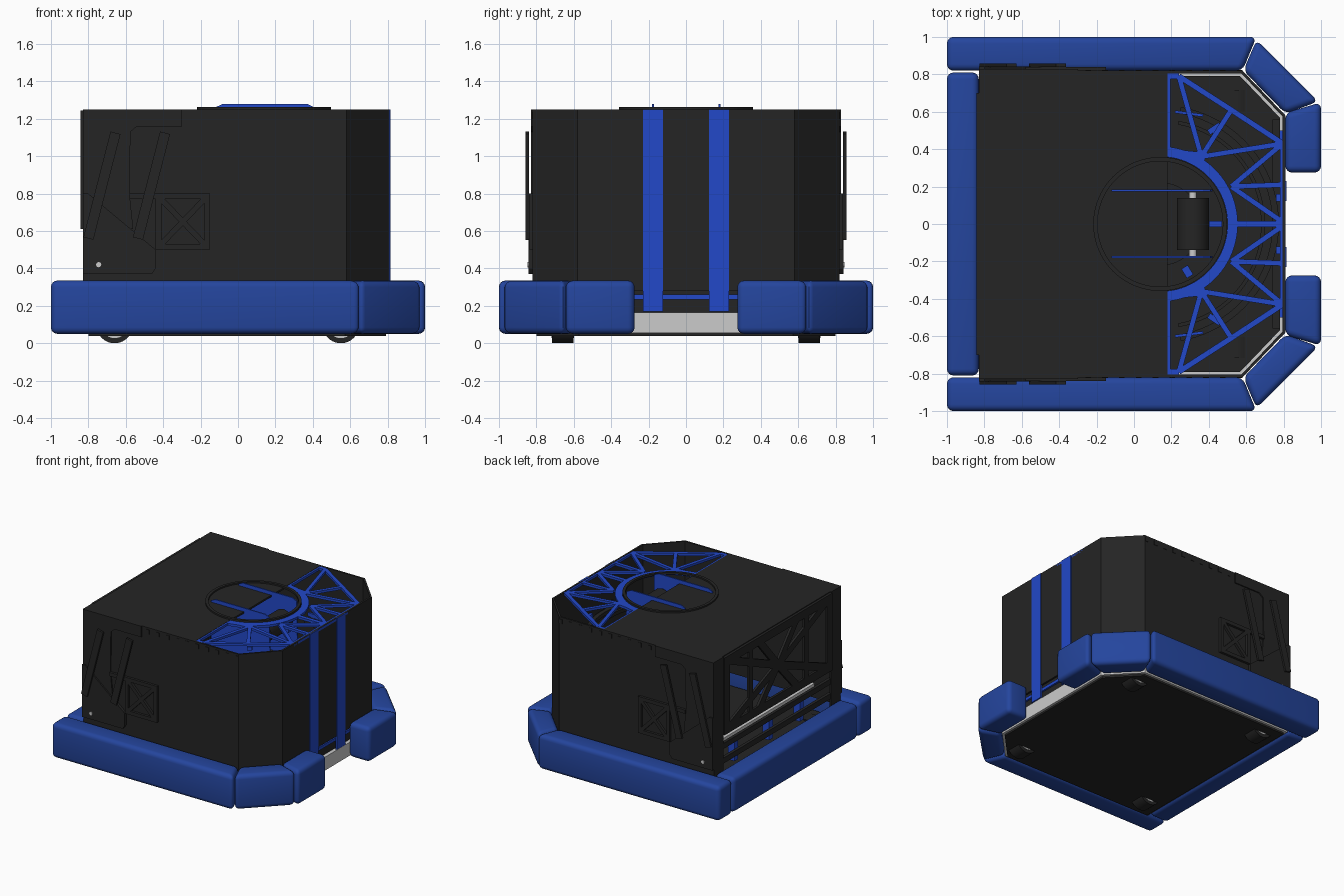
import bpy, bmesh, math
from mathutils import Vector

cube = bpy.data.objects.get("Cube")
if cube:
    bpy.data.objects.remove(cube, do_unlink=True)


def material(name, rgb, rough=0.6):
    m = bpy.data.materials.new(name)
    m.use_nodes = True
    m.diffuse_color = (*rgb, 1)
    node = m.node_tree.nodes["Principled BSDF"]
    node.inputs["Base Color"].default_value = (*rgb, 1)
    node.inputs["Roughness"].default_value = rough
    return m


BLACK = material("black panel", (0.018, 0.018, 0.018))
BLUE = material("bright blue", (0.016, 0.065, 0.58))
CLOTH = material("bumper blue", (0.018, 0.06, 0.34))
GREY = material("light grey metal", (0.6, 0.6, 0.6))


def place(u, v, w, axis):
    return {"z": (u, v, w), "y": (u, w, v), "x": (w, u, v)}[axis]


def prism(name, polys, lo, hi, mat, axis="z", bevel=0.0):
    """Extrude flat outlines between two depths along an axis."""
    bm = bmesh.new()
    for poly in polys:
        face = bm.faces.new([bm.verts.new(place(u, v, lo, axis)) for u, v in poly])
        ext = bmesh.ops.extrude_face_region(bm, geom=[face])
        shift = Vector(place(0, 0, hi - lo, axis))
        verts = [g for g in ext["geom"] if isinstance(g, bmesh.types.BMVert)]
        bmesh.ops.translate(bm, verts=verts, vec=shift)
    bmesh.ops.recalc_face_normals(bm, faces=bm.faces)
    me = bpy.data.meshes.new(name)
    bm.to_mesh(me)
    bm.free()
    me.materials.append(mat)
    ob = bpy.data.objects.new(name, me)
    bpy.context.collection.objects.link(ob)
    if bevel:
        mod = ob.modifiers.new("rounding", "BEVEL")
        mod.width, mod.segments = bevel, 4
        bpy.context.view_layer.objects.active = ob
        ob.select_set(True)
        bpy.ops.object.modifier_apply(modifier=mod.name)
        bpy.ops.object.shade_smooth_by_angle(angle=math.radians(35))
        ob.select_set(False)
    return ob


def rect(u0, v0, u1, v1):
    return [(u0, v0), (u1, v0), (u1, v1), (u0, v1)]


def bar(p, q, width):
    p, q = Vector(p), Vector(q)
    n = (q - p).orthogonal().normalized() * width / 2
    return [tuple(c) for c in (p + n, q + n, q - n, p - n)]


def frame(u0, v0, u1, v1, w):
    return [rect(u0, v0, u1, v0 + w), rect(u0, v1 - w, u1, v1),
            rect(u0, v0, u0 + w, v1), rect(u1 - w, v0, u1, v1)]


def arc(cx, r0, r1, a0, a1, n=40):
    """Curved band outline around (cx, 0), angles in degrees."""
    angles = [math.radians(a0 + (a1 - a0) * i / n) for i in range(n + 1)]
    out = [(cx + r1 * math.cos(a), r1 * math.sin(a)) for a in angles]
    return out + [(cx + r0 * math.cos(a), r0 * math.sin(a)) for a in reversed(angles)]


def flip(polys):
    return polys + [[(u, -v) for u, v in p] for p in polys]


def outline(s, back=-0.82):
    """Body plan with two cut corners, shrunk by s, open at the back."""
    half = [(back, 0.82 - s), (0.58 - s * 0.4, 0.82 - s), (0.81 - s, 0.58 - s * 0.4)]
    return half + [(x, -y) for x, y in reversed(half)]


def cylinder(name, r, depth, loc, mat, verts=40):
    bpy.ops.mesh.primitive_cylinder_add(radius=r, depth=depth, vertices=verts,
                                        location=loc, rotation=(math.pi / 2, 0, 0))
    ob = bpy.context.object
    ob.name = name
    ob.data.materials.append(mat)
    bpy.ops.object.shade_smooth_by_angle(angle=math.radians(35))
    ob.select_set(False)


# Chassis: belly plate, metal frame, deck and wheels
prism("belly_plate", [outline(0.02, -0.80)], 0.04, 0.055, BLACK)
prism("chassis_frame", [outline(0) + outline(0.06)[::-1], rect(-0.82, -0.82, -0.76, 0.82)],
      0.055, 0.165, GREY)
prism("deck", [outline(0.03, -0.79)], 0.165, 0.185, BLACK)
prism("front_sill", [rect(0.74, -0.56, 0.78, 0.56)], 0.185, 0.34, BLACK)
prism("sill_strip", [rect(0.78, -0.5, 0.795, 0.5)], 0.235, 0.26, BLUE)
for x in (-0.66, 0.55):
    for y in (-0.66, 0.66):
        cylinder("wheel", 0.097, 0.115, (x, y, 0.097), BLACK)
        cylinder("wheel_hub", 0.07, 0.12, (x, y, 0.097), GREY)

# Padded bumpers, split at every corner
Z0, Z1 = 0.05, 0.335
prism("back_bumper", [rect(-1.0, -0.81, -0.83, 0.81)], Z0, Z1, CLOTH, bevel=0.035)
side = [(-1.0, 0.82), (0.58, 0.82), (0.655, 1.0), (-1.0, 1.0)]
corner = [(0.585, 0.82), (0.81, 0.59), (0.985, 0.655), (0.655, 0.985)]
end = [(0.81, 0.275), (1.0, 0.275), (1.0, 0.65), (0.81, 0.595)]
for sgn, word in ((1, "left"), (-1, "right")):
    for label, pts in (("side", side), ("corner", corner), ("end", end)):
        prism(f"{word}_{label}_bumper", [[(x, y * sgn) for x, y in pts]],
              Z0, Z1, CLOTH, bevel=0.035)

# Body shell and roof plate
prism("body_shell", [outline(0) + outline(0.015)[::-1]], 0.28, 1.25, BLACK)
prism("roof", [rect(-0.82, -0.82, 0.18, 0.82)], 1.235, 1.25, BLACK)
prism("roof_ring", [arc(0.14, 0.335, 0.358, 0, 180), arc(0.14, 0.335, 0.358, 180, 360)],
      1.245, 1.262, BLACK)

# Blue uprights on the short face
prism("uprights", flip([rect(0.80, 0.122, 0.815, 0.23)]), 0.17, 1.25, BLUE)

# Blue roof truss: rim, curved band and zigzag webs
rim = [(0.18, 0.79), (0.24, 0.79), (0.52, 0.61), (0.795, 0.43), (0.795, 0.21), (0.795, 0)]
web = [(0.24, 0.79), (0.36, 0.36), (0.52, 0.61)]
fan = [(0.36, 0.36), (0.795, 0.43), (0.52, 0.20), (0.795, 0.21)]
truss = [bar(a, b, 0.03) for a, b in zip(rim, rim[1:])]
truss += [bar(a, b, 0.028) for path in (web, fan) for a, b in zip(path, path[1:])]
truss += [bar((0.52, 0.20), (0.795, 0.01), 0.028), bar((0.5, 0.008), (0.8, 0.008), 0.016),
          rect(0.175, 0.36, 0.195, 0.805), bar((0.18, 0.38), (0.38, 0.36), 0.045)]
prism("roof_truss", flip(truss) + [arc(0.14, 0.36, 0.415, -84, 84)], 1.228, 1.248, BLUE)

# Launcher inside the ring: blue cheek plates, roller and inner rings
cheek = [(-0.12, 0.8), (0.42, 0.8), (0.41, 1.26), (0.37, 1.28), (-0.08, 1.28), (-0.12, 1.262)]
for y in (-0.176, 0.18):
    prism("cheek_plate", [cheek], y - 0.005, y + 0.005, BLUE, "y")
cylinder("roller", 0.085, 0.28, (0.315, 0, 1.10), BLACK)
cylinder("roller_shaft", 0.02, 0.34, (0.315, 0, 1.10), GREY, 16)
prism("roller_tab", [rect(0.40, -0.016, 0.47, 0.016)], 1.09, 1.12, BLUE)
prism("turntable", [arc(0.14, 0.22, 0.34, -90, 90), arc(0.14, 0.22, 0.34, 90, 270)],
      0.70, 0.74, BLACK)
prism("inner_rails", [arc(0.14, 0.60, 0.635, -80, 80), arc(0.14, 0.54, 0.56, -80, 80)],
      0.90, 0.93, BLACK)
prism("inner_brackets", flip([bar((0.40, 0.49), (0.46, 0.53), 0.03),
                              bar((0.22, 0.60), (0.37, 0.58), 0.015),
                              rect(0.76, 0.12, 0.785, 0.16)]), 0.93, 0.96, BLUE)
prism("inner_clip", [bar((0.27, -0.23), (0.30, -0.28), 0.04)], 1.0, 1.03, BLUE)

# Open back: corner posts, braced panel and low rails
prism("back_posts", [rect(s * 0.76 - 0.06, 0.28, s * 0.76 + 0.06, 1.25) for s in (-1, 1)],
      -0.83, -0.815, BLACK, "x")
hub = (0, 0.92)
brace = frame(-0.70, 0.61, 0.70, 1.245, 0.07)
brace += [bar(hub, (y, z), 0.06) for y in (-0.66, -0.25, 0.25, 0.66) for z in (0.65, 1.21)]
brace += [bar((s * 0.36, 0.65), (s * 0.36, 1.21), 0.05) for s in (-1, 1)]
prism("back_panel", brace, -0.842, -0.822, BLACK, "x")
prism("back_rails", [rect(-0.76, z, 0.76, z + 0.045) for z in (0.37, 0.49)],
      -0.825, -0.80, BLACK, "x")
prism("intake_tube", [rect(-0.7, 0.43, 0.7, 0.46)], -0.68, -0.65, GREY, "x")
prism("intake_tabs", [rect(y, 0.25, y + 0.05, 0.42) for y in (-0.5, -0.1, 0.35)],
      -0.72, -0.66, BLUE, "x")

# Layered side plates, braced bracket and slanted bars, on both sides
skin = [(-0.83, 0.61), (-0.56, 0.61), (-0.58, 0.80), (-0.575, 1.13), (-0.54, 1.16),
        (-0.30, 1.16), (-0.30, 1.25), (-0.83, 1.25)]
gusset = [(-0.83, 0.37), (-0.46, 0.37), (-0.44, 0.40), (-0.44, 0.5), (-0.80, 0.8), (-0.83, 0.8)]
box = frame(-0.44, 0.50, -0.15, 0.80, 0.03)
box += [bar((-0.42, 0.52), (-0.17, 0.78), 0.03), bar((-0.42, 0.78), (-0.17, 0.52), 0.03),
        rect(-0.58, 0.77, -0.43, 0.80)]
teeth = [rect(x / 100, 1.20, x / 100 + 0.03, 1.235) for x in range(-26, 56, 9)]
slats = [bar((x, 0.56), (x + 0.145, 1.125), 0.055) for x in (-0.80, -0.535)]
for s, word in ((1, "left"), (-1, "right")):
    for label, polys, a, b, mat in (("skin", [skin], 0.815, 0.83, BLACK),
                                    ("gusset", [gusset], 0.815, 0.842, BLACK),
                                    ("bracket", box, 0.815, 0.84, BLACK),
                                    ("roof_tabs", teeth, 0.815, 0.824, BLACK),
                                    ("slanted_bars", slats, 0.84, 0.857, BLACK)):
        prism(f"{word}_{label}", polys, s * a, s * b, mat, "y")
    cylinder(f"{word}_bolt", 0.014, 0.02, (-0.745, s * 0.838, 0.42), GREY, 12)
